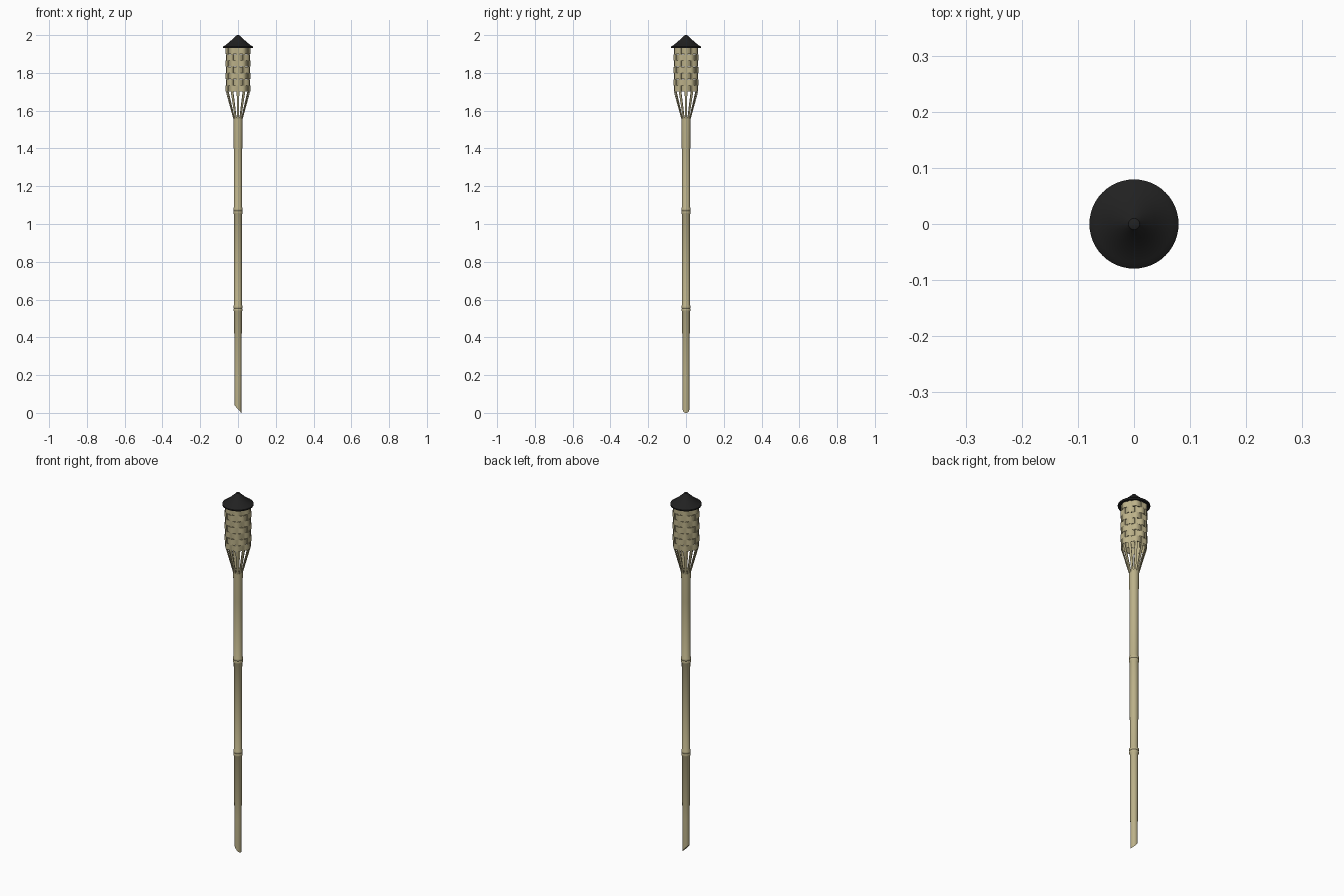
import bpy, bmesh, math
from mathutils import Vector, Matrix

if "Cube" in bpy.data.objects:
    bpy.data.objects.remove(bpy.data.objects["Cube"])

def material(name, rgb):
    m = bpy.data.materials.new(name)
    m.diffuse_color = (*rgb, 1)
    m.use_nodes = True
    m.node_tree.nodes["Principled BSDF"].inputs["Base Color"].default_value = m.diffuse_color
    return m

BAMBOO = material("bamboo tan", (0.50, 0.44, 0.25))
BLACK = material("black metal", (0.015, 0.015, 0.015))
SLATS, ROWS = 12, 7
Z0, Z1 = 1.70, 1.932          # woven basket bottom and top
R = 0.0625                    # basket radius at the slats

def finish(bm, name, mat):
    bmesh.ops.recalc_face_normals(bm, faces=bm.faces)
    me = bpy.data.meshes.new(name)
    bm.to_mesh(me)
    bm.free()
    me.materials.append(mat)
    ob = bpy.data.objects.new(name, me)
    bpy.context.collection.objects.link(ob)
    bpy.ops.object.select_all(action='DESELECT')
    ob.select_set(True)
    bpy.context.view_layer.objects.active = ob
    bpy.ops.object.shade_smooth_by_angle(angle=math.radians(35))
    return ob

def lathe(profile, seg=32):
    """Revolve (radius, z) points, closing both ends."""
    bm = bmesh.new()
    rings = [[bm.verts.new((r * math.cos(2 * math.pi * i / seg),
                            r * math.sin(2 * math.pi * i / seg), z))
              for i in range(seg)] for r, z in profile]
    for a, b in zip(rings, rings[1:]):
        for i in range(seg):
            j = (i + 1) % seg
            bm.faces.new((a[i], a[j], b[j], b[i]))
    bm.faces.new(rings[0])
    bm.faces.new(rings[-1])
    return bm

# Tapered pole with two bamboo nodes, cut diagonally at the foot
def node(z, r):
    return [(r, z - 0.018), (r + 0.003, z - 0.013), (r + 0.003, z - 0.003),
            (r + 0.0012, z), (r + 0.003, z + 0.003), (r + 0.003, z + 0.013), (r, z + 0.018)]

bm = lathe([(0.0175, -0.03), (0.0185, 0.18)] + node(0.553, 0.0205)
           + node(1.07, 0.0215) + [(0.0225, 1.40), (0.0245, 1.567)])
foot = Vector((0.0175, 0, 0))
cut = bmesh.ops.bisect_plane(bm, geom=bm.verts[:] + bm.edges[:] + bm.faces[:],
                             plane_co=foot, plane_no=Vector((1, 0, 0.9)).normalized(),
                             clear_inner=True)
bmesh.ops.contextual_create(bm, geom=[e for e in cut["geom_cut"]
                                      if isinstance(e, bmesh.types.BMEdge)])
finish(bm, "pole", BAMBOO)

# Split slats flaring from the pole and running up the basket
bm = bmesh.new()
for k in range(SLATS):
    rot = Matrix.Rotation(2 * math.pi * k / SLATS, 3, 'Z')
    rings = []
    for r, z, w in ((0.0225, 1.555, 0.0045), (R, Z0, 0.007), (R, Z1 + 0.004, 0.007)):
        rings.append([bm.verts.new(rot @ Vector((r + d, s * w, z)))
                      for d, s in ((-0.0018, -1), (0.0018, -1), (0.0018, 1), (-0.0018, 1))])
    for a, b in zip(rings, rings[1:]):
        for i in range(4):
            j = (i + 1) % 4
            bm.faces.new((a[i], a[j], b[j], b[i]))
    bm.faces.new(rings[0])
    bm.faces.new(rings[-1])
finish(bm, "basket_slats", BAMBOO)

# Woven strips passing alternately over and under the slats
bm = bmesh.new()
step, seg = (Z1 - Z0) / ROWS, SLATS * 8
for row in range(ROWS):
    za, zb = Z0 + row * step + 0.0005, Z0 + (row + 1) * step - 0.0005
    rings = []
    for i in range(seg):
        t = 2 * math.pi * i / seg
        r = R + 0.0038 * math.cos(t * SLATS / 2 + row * math.pi)
        rings.append([bm.verts.new(((r + d) * math.cos(t), (r + d) * math.sin(t), z))
                      for d, z in ((-0.001, za), (0.001, za), (0.001, zb), (-0.001, zb))])
    for i in range(seg):
        a, b = rings[i], rings[(i + 1) % seg]
        for j in range(4):
            k = (j + 1) % 4
            bm.faces.new((a[j], b[j], b[k], a[k]))
finish(bm, "basket_weave", BAMBOO)

# Conical lid with a rolled brim and a small rounded cap
finish(lathe([(0.066, 1.931), (0.078, 1.931), (0.0795, 1.934), (0.0795, 1.939),
              (0.077, 1.942), (0.068, 1.945), (0.040, 1.969), (0.013, 1.993),
              (0.010, 1.998), (0.004, 2.0)], 48), "lid", BLACK)
